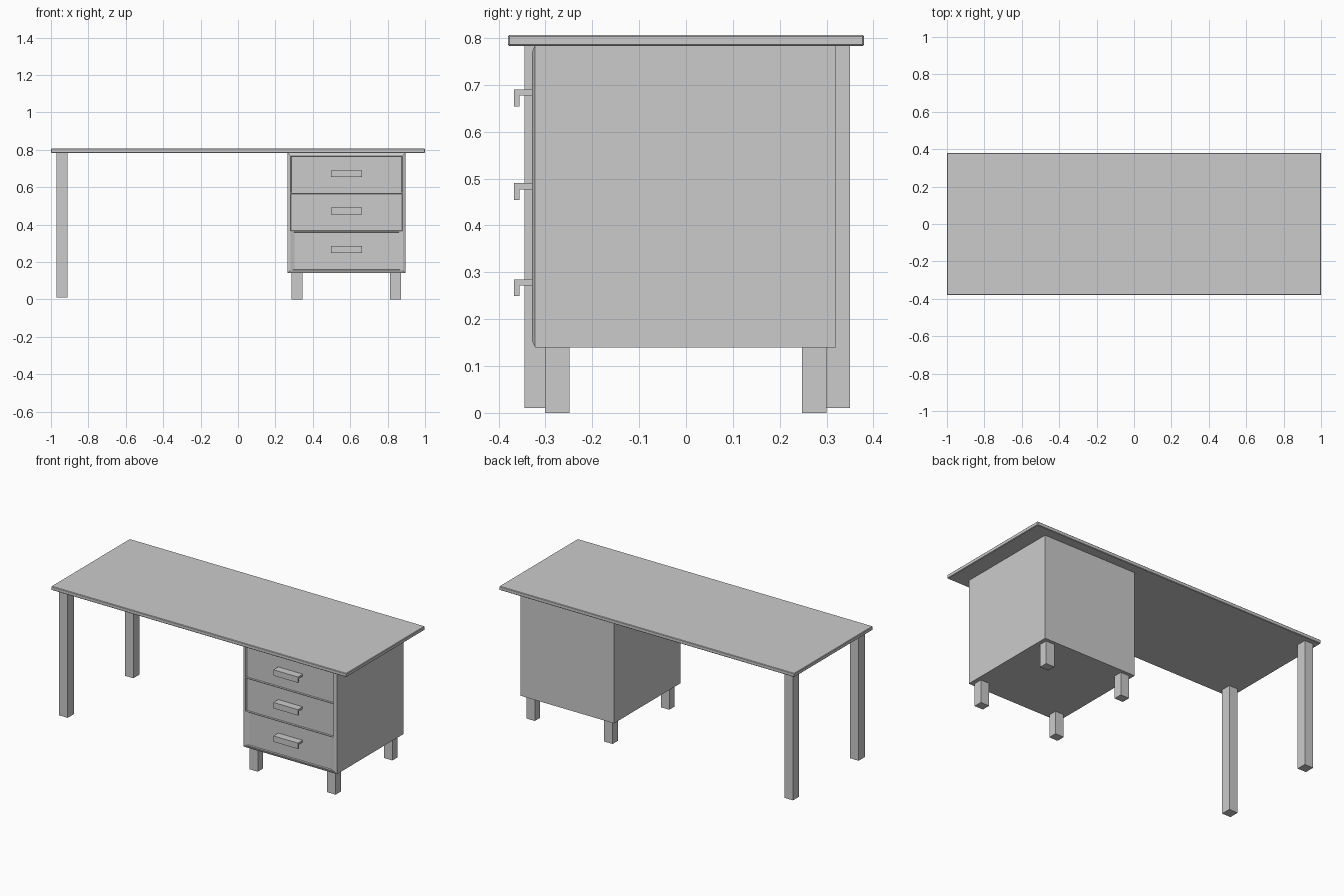
import bpy, bmesh
from mathutils import Vector

if "Cube" in bpy.data.objects:
    bpy.data.objects.remove(bpy.data.objects["Cube"])


def finish(name, bm):
    bmesh.ops.recalc_face_normals(bm, faces=bm.faces[:])
    mesh = bpy.data.meshes.new(name)
    bm.to_mesh(mesh)
    bm.free()
    ob = bpy.data.objects.new(name, mesh)
    bpy.context.collection.objects.link(ob)
    return ob


def box_bm(lo, hi):
    bm = bmesh.new()
    bmesh.ops.create_cube(bm, size=1)
    lo, hi = Vector(lo), Vector(hi)
    for v in bm.verts:
        v.co = (lo + hi) / 2 + v.co * (hi - lo)
    return bm


def box(name, lo, hi):
    return finish(name, box_bm(lo, hi))


# Table top with a fine edge bevel
top = box("table_top", (-1, -0.38, 0.783), (1, 0.38, 0.806))
bev = top.modifiers.new("edge_bevel", 'BEVEL')
bev.width, bev.segments = 0.003, 1

# Long legs on the left
box("front_leg", (-0.97, -0.345, 0.01), (-0.912, -0.285, 0.784))
box("back_leg", (-0.97, 0.29, 0.01), (-0.912, 0.35, 0.784))

# Short legs under the cabinet
for xn, x in (("left", 0.287), ("right", 0.814)):
    for yn, y in (("front", -0.301), ("back", 0.248)):
        box(f"cabinet_leg_{yn}_{xn}", (x, y, 0), (x + 0.058, y + 0.052, 0.141))

# Cabinet: sloped front rim, face split into three recessed drawer fronts
bm = box_bm((0.264, -0.322, 0.14), (0.896, 0.32, 0.784))
bm.normal_update()
front = min(bm.faces, key=lambda f: f.calc_center_median().y)
bmesh.ops.inset_region(bm, faces=[front], thickness=0.021, depth=0.007)
for z in (0.568, 0.363):
    f = [f for f in bm.faces if f.normal.y < -0.99]
    geom = f + list({e for g in f for e in g.edges}) + list({v for g in f for v in g.verts})
    bmesh.ops.bisect_plane(bm, geom=geom, plane_co=(0, 0, z), plane_no=(0, 0, 1))
    bm.normal_update()
drawers = sorted((f for f in bm.faces if f.normal.y < -0.99),
                 key=lambda f: f.calc_center_median().z)
for f, side in zip(drawers, (0.018, 0.001, 0.004)):
    bmesh.ops.inset_region(bm, faces=[f], thickness=0.003, depth=0)
    bmesh.ops.inset_region(bm, faces=[f], thickness=0.003, depth=-0.008)
    cx = f.calc_center_median().x
    for v in f.verts:
        v.co.x -= side if v.co.x > cx else -side
finish("drawer_cabinet", bm)

# Hooked drawer handles: L profile extruded along x
for i, z in enumerate((0.285, 0.49, 0.69)):
    prof = [(-0.32, z), (-0.367, z), (-0.367, z - 0.036), (-0.355, z - 0.036),
            (-0.355, z - 0.013), (-0.32, z - 0.013)]
    bm = bmesh.new()
    face = bm.faces.new([bm.verts.new((0.497, y, h)) for y, h in prof])
    ext = bmesh.ops.extrude_face_region(bm, geom=[face])
    bmesh.ops.translate(bm, vec=(0.166, 0, 0),
                        verts=[v for v in ext["geom"] if isinstance(v, bmesh.types.BMVert)])
    finish(f"drawer_handle_{i + 1}", bm)
